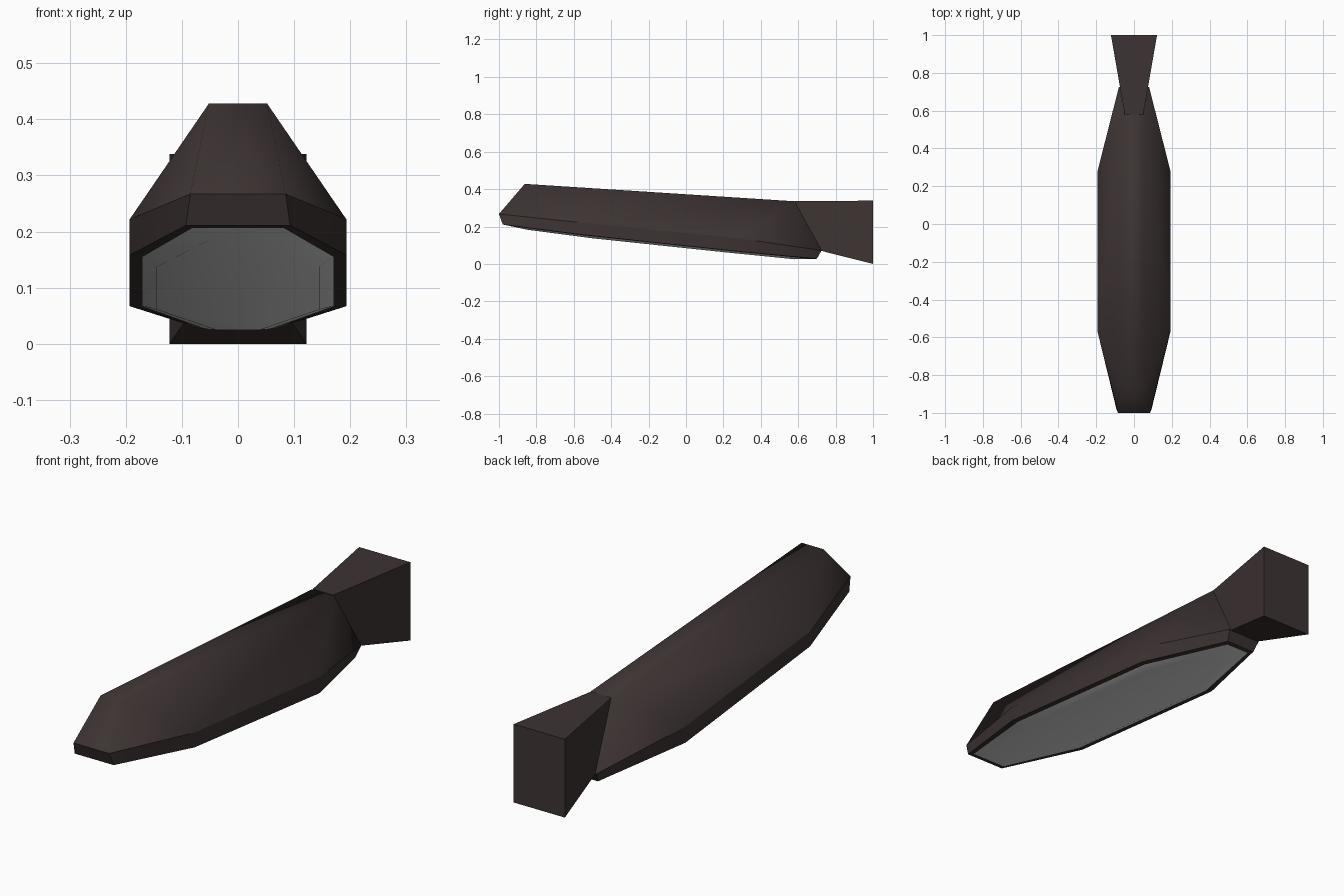
import bpy, bmesh, math

if "Cube" in bpy.data.objects:
    bpy.data.objects.remove(bpy.data.objects["Cube"])


def material(name, rgb):
    m = bpy.data.materials.new(name)
    m.diffuse_color = (*rgb, 1)
    m.use_nodes = True
    m.node_tree.nodes["Principled BSDF"].inputs["Base Color"].default_value = m.diffuse_color
    return m


BROWN = material("dark brown metal", (0.047, 0.033, 0.033))
GREY = material("pale grey glass", (0.75, 0.75, 0.75))


def ring(half):
    """Mirror the right-hand points into a closed loop."""
    return half + [(-x, y, z) for x, y, z in reversed(half)]


def loft(name, rings, mat, smooth=None, cap_start=False, cap_end=True):
    """Skin between loops; an 8-point loop may meet a 4-point one."""
    bm = bmesh.new()
    loops = [[bm.verts.new(p) for p in r] for r in rings]
    for a, b in zip(loops, loops[1:]):
        n, k = len(a), len(a) // len(b)
        for i in range(n):
            j = (i + 1) % n
            corners = [a[i], a[j], b[j // k], b[i // k]]
            bm.faces.new(list(dict.fromkeys(corners)))
    if cap_start:
        bm.faces.new(loops[0])
    if cap_end:
        bm.faces.new(loops[-1])
    bmesh.ops.triangulate(bm, faces=[f for f in bm.faces if len(f.verts) == 4])
    bmesh.ops.recalc_face_normals(bm, faces=bm.faces)
    # Open shells: make sure the faces point away from the middle
    mid = sum((v.co for v in bm.verts), bm.verts[:][0].co * 0) / len(bm.verts)
    out = sum((f.calc_center_median() - mid).dot(f.normal) * f.calc_area()
              for f in bm.faces)
    if out < 0:
        bmesh.ops.reverse_faces(bm, faces=bm.faces)
    me = bpy.data.meshes.new(name)
    bm.to_mesh(me)
    bm.free()
    ob = bpy.data.objects.new(name, me)
    bpy.context.collection.objects.link(ob)
    me.materials.append(mat)
    if smooth:
        bpy.ops.object.select_all(action='DESELECT')
        ob.select_set(True)
        bpy.context.view_layer.objects.active = ob
        bpy.ops.object.shade_smooth_by_angle(angle=math.radians(smooth))
    return ob


# Loops of the lamp head, front to back along the right side
lip_inner = ring([(0.082, -0.955, 0.206), (0.170, -0.56, 0.155),
                  (0.170, 0.27, 0.067), (0.055, 0.68, 0.026)])
lip_outer = ring([(0.093, -0.98, 0.211), (0.193, -0.57, 0.158),
                  (0.193, 0.28, 0.067), (0.070, 0.70, 0.028)])
shoulder = ring([(0.085, -1.0, 0.267), (0.193, -0.57, 0.222),
                 (0.193, 0.28, 0.137), (0.080, 0.725, 0.072)])
top = ring([(0.052, -0.862, 0.428), (0.052, 0.58, 0.335)])
lens_face = ring([(0.055, -0.85, 0.183), (0.145, -0.50, 0.137),
                  (0.145, 0.22, 0.061), (0.040, 0.58, 0.025)])

# Bottom lip and upright rim
loft("lamp_rim", [lip_inner, lip_outer, shoulder], BROWN, 40, cap_end=False)

# Softly rounded roof
loft("lamp_roof", [shoulder, top], BROWN, 120)

# Shallow bulging lens in the underside
loft("lamp_lens", [lip_inner, lens_face], GREY, 40)


# Flared mounting block at the back
def rect(w, y, z0, z1):
    return [(w, y, z0), (w, y, z1), (-w, y, z1), (-w, y, z0)]


loft("mounting_block", [rect(0.122, 1.0, 0.0, 0.338),
                        rect(0.049, 0.58, 0.106, 0.337)], BROWN,
     cap_start=True)
